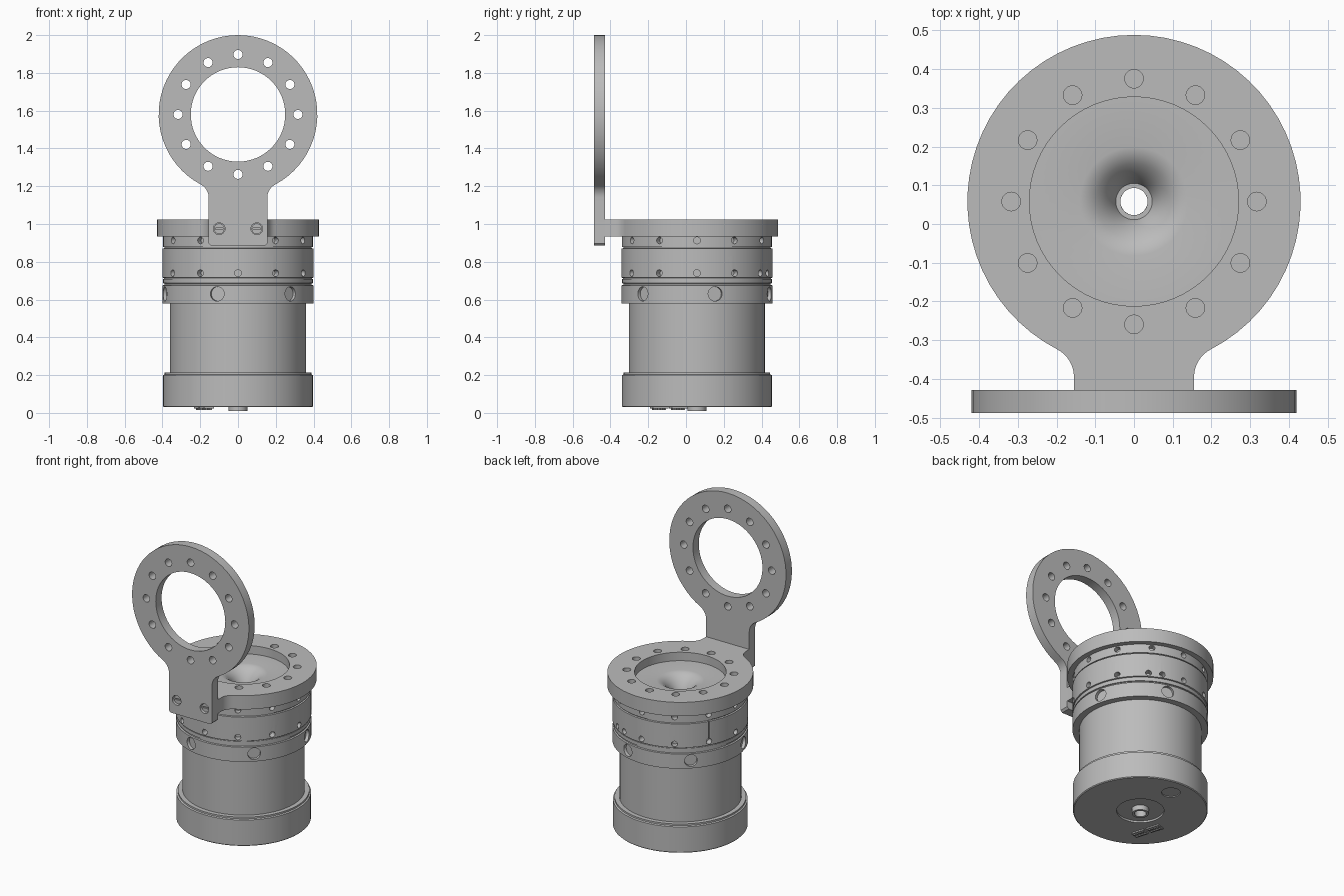
import bpy, bmesh
from math import pi, sin, cos, sqrt, atan2, radians
from mathutils import Matrix, Vector

if "Cube" in bpy.data.objects:
    bpy.data.objects.remove(bpy.data.objects["Cube"])

grey = bpy.data.materials.new("brushed_grey")
grey.use_nodes = True
grey.diffuse_color = (0.5, 0.5, 0.5, 1)
grey.node_tree.nodes["Principled BSDF"].inputs["Base Color"].default_value = (0.5, 0.5, 0.5, 1)

AXIS_Y = 0.058          # motor axis
AXIS = Matrix.Translation((0, AXIS_Y, 0))
BORE = 0.035
parts = []


def finish(name, bm, matrix=Matrix()):
    bmesh.ops.recalc_face_normals(bm, faces=bm.faces)
    mesh = bpy.data.meshes.new(name)
    bm.to_mesh(mesh)
    bm.free()
    mesh.transform(matrix)
    mesh.materials.append(grey)
    obj = bpy.data.objects.new(name, mesh)
    bpy.context.collection.objects.link(obj)
    parts.append(obj)
    return obj


def lathe(name, profile, steps=64):
    """Spin a closed (radius, height) outline around the motor axis."""
    bm = bmesh.new()
    rings = [[bm.verts.new((r * cos(2 * pi * i / steps), r * sin(2 * pi * i / steps), z))
              for i in range(steps)] for r, z in profile]
    for a, b in zip(rings, rings[1:] + rings[:1]):
        for i in range(steps):
            j = (i + 1) % steps
            bm.faces.new((a[i], a[j], b[j], b[i]))
    return finish(name, bm, AXIS)


def add_cyl(bm, matrix, radius, depth, steps=24):
    bmesh.ops.create_cone(bm, cap_ends=True, segments=steps, radius1=radius,
                          radius2=radius, depth=depth, matrix=matrix)


def add_box(bm, matrix, size):
    bmesh.ops.create_cube(bm, size=1, matrix=matrix @ Matrix.Diagonal((*size, 1)))


def radial(degrees, radius, z):
    """Frame on the motor's side whose z axis points outward."""
    a = radians(degrees)
    return (Matrix.Translation((radius * cos(a), AXIS_Y + radius * sin(a), z))
            @ Matrix.Rotation(a, 4, 'Z') @ Matrix.Rotation(pi / 2, 4, 'Y'))


def cut(obj, bm):
    cutter = finish("cutter", bm)
    parts.remove(cutter)
    cutter.hide_render = True
    mod = obj.modifiers.new("cut", 'BOOLEAN')
    mod.operation, mod.solver, mod.object = 'DIFFERENCE', 'EXACT', cutter
    bpy.context.view_layer.objects.active = obj
    bpy.ops.object.modifier_apply(modifier="cut")
    bpy.data.objects.remove(cutter)


def screw(name, matrix, radius, depth, slots=2):
    """Screw head with its face at the frame's origin, facing +z."""
    bm = bmesh.new()
    add_cyl(bm, matrix @ Matrix.Translation((0, 0, -depth / 2)), radius, depth)
    obj = finish(name, bm)
    bm = bmesh.new()
    size = (radius * 1.4, radius * 0.3, 0.016)
    for k in range(slots):
        add_box(bm, matrix @ Matrix.Rotation(k * pi / 2, 4, 'Z'), size)
    cut(obj, bm)
    return obj


def ring_plate(name, matrix, outer, inner, stem_end, thick, corner, extra=()):
    """Ring with a filleted stem toward -y, drilled with twelve holes."""
    half, fillet = 0.155, 0.08
    cx = half + fillet
    cy = -sqrt((outer + fillet) ** 2 - cx ** 2)
    start = atan2(cy, cx)
    n = 28
    right = [(outer * cos(a), outer * sin(a))
             for a in (pi / 2 + (start - pi / 2) * i / n for i in range(n + 1))]
    for i in range(1, 9):
        a = start + pi + (-start) * i / 8
        right.append((cx + fillet * cos(a), cy + fillet * sin(a)))
    right += [(half, stem_end + corner), (half - corner, stem_end)]
    if corner == 0:
        right.pop()
    outline = right + [(-x, y) for x, y in reversed(right[1:])]
    bm = bmesh.new()
    face = bm.faces.new([bm.verts.new((x, y, 0)) for x, y in outline])
    up = bmesh.ops.extrude_face_region(bm, geom=[face])["geom"]
    bmesh.ops.translate(bm, vec=(0, 0, thick),
                        verts=[v for v in up if isinstance(v, bmesh.types.BMVert)])
    obj = finish(name, bm, matrix)
    bm = bmesh.new()
    add_cyl(bm, matrix, inner, 1, 64)
    for k in range(12):
        a = k * pi / 6
        add_cyl(bm, matrix @ Matrix.Translation((0.317 * cos(a), 0.317 * sin(a), 0)), 0.024, 1)
    for x, y in extra:
        add_cyl(bm, matrix @ Matrix.Translation((x, y, 0)), 0.031, 1)
    cut(obj, bm)


# Base cap with a recessed hub seat and a round plug seat underneath
base = lathe("base_cap", [(BORE, 0.042), (0.14, 0.042), (0.14, 0.03), (0.392, 0.03), (0.397, 0.035),
                          (0.397, 0.2), (0.388, 0.204), (0.388, 0.215), (BORE, 0.215)])
bm = bmesh.new()
add_cyl(bm, Matrix.Translation((0, AXIS_Y + 0.28, 0.03)), 0.055, 0.012, 32)
cut(base, bm)

# Motor can
lathe("motor_can", [(BORE, 0.21), (0.36, 0.21), (0.36, 0.585), (BORE, 0.585)])

# Clamp band with counterbored cross screws
band = lathe("clamp_band", [(BORE, 0.58), (0.4, 0.58), (0.4, 0.675), (0.39, 0.677),
                            (0.39, 0.685), (0.396, 0.687), (0.396, 0.71), (BORE, 0.71)])
clamp_angles = range(14, 360, 60)
bm = bmesh.new()
for a in clamp_angles:
    add_cyl(bm, radial(a, 0.4, 0.63), 0.038, 0.04)
cut(band, bm)
for a in clamp_angles:
    screw("clamp_screw", radial(a, 0.398, 0.63) @ Matrix.Rotation(pi / 4, 4, 'Z'), 0.031, 0.03)

# Upper band with small radial holes and one narrow slit
upper = lathe("upper_band", [(BORE, 0.705), (0.392, 0.705), (0.392, 0.714), (0.4, 0.716),
                             (0.4, 0.87), (0.39, 0.872), (0.39, 0.88), (BORE, 0.88)])
bm = bmesh.new()
for a in [k for k in range(0, 360, 30) if k != 60] + [57, 69]:
    add_cyl(bm, radial(a, 0.4, 0.74), 0.018, 0.08, 16)
cut(upper, bm)
bm = bmesh.new()
add_box(bm, radial(150, 0.4, 0.82), (0.13, 0.005, 0.03))
cut(upper, bm)

# Output hub: stepped top with a smooth funnel into the bore
funnel = [(0.14, 0.97), (0.12, 0.966), (0.097, 0.952), (0.073, 0.927),
          (0.053, 0.895), (0.041, 0.865), (BORE, 0.835)]
hub = lathe("output_hub", [(BORE, 0.8), (0.3, 0.8), (0.3, 0.878), (0.397, 0.878), (0.397, 0.937),
                           (0.28, 0.937), (0.28, 0.97)] + funnel)
bm = bmesh.new()
for a in range(0, 360, 30):
    add_cyl(bm, radial(a, 0.4, 0.913), 0.018, 0.08, 16)
cut(hub, bm)

# Horizontal flange and upright mounting ring
ring_plate("top_flange", Matrix.Translation((0, AXIS_Y, 0.935)), 0.43, 0.27, -0.488, 0.09, 0)
upright = Matrix.Translation((0, -0.428, 1.58)) @ Matrix.Rotation(pi / 2, 4, 'X')
ring_plate("mounting_ring", upright, 0.42, 0.25, -0.695, 0.06, 0.012,
           extra=[(-0.1, -0.605), (0.1, -0.605)])
for x in (-0.1, 0.1):
    screw("bracket_screw", upright @ Matrix.Translation((x, -0.605, 0.045)), 0.028, 0.045, slots=1)

# Underside: centre collar, hub screws, edge screws
lathe("bottom_collar", [(BORE, 0.01), (0.05, 0.01), (0.05, 0.05), (BORE, 0.05)], 32)
down = Matrix.Rotation(pi, 4, 'X')
for k in range(4):
    a = k * pi / 2
    pos = (0.107 * cos(a), AXIS_Y + 0.107 * sin(a), 0)
    screw("hub_screw", Matrix.Translation(pos) @ down, 0.026, 0.045)
for a in (radians(-25), radians(155)):
    pos = (0.353 * cos(a), AXIS_Y + 0.353 * sin(a), 0.025)
    screw("edge_screw", Matrix.Translation(pos) @ down, 0.022, 0.01)

# Underside: two pin connectors
for cx, cy in ((-0.165, -0.2), (-0.195, -0.1)):
    frame = Matrix.Translation((cx, AXIS_Y + cy, 0.027)) @ Matrix.Rotation(radians(17), 4, 'Z')
    bm = bmesh.new()
    add_box(bm, frame, (0.055, 0.085, 0.01))
    for i in range(2):
        for j in range(4):
            add_box(bm, frame @ Matrix.Translation((0.024 * (i - 0.5), 0.019 * (j - 1.5), -0.004)),
                    (0.01, 0.01, 0.014))
    finish("pin_connector", bm)

# Smooth the round walls, keep hard edges
bpy.ops.object.select_all(action='DESELECT')
for obj in parts:
    obj.select_set(True)
bpy.context.view_layer.objects.active = parts[0]
bpy.ops.object.shade_smooth_by_angle(angle=radians(30))
